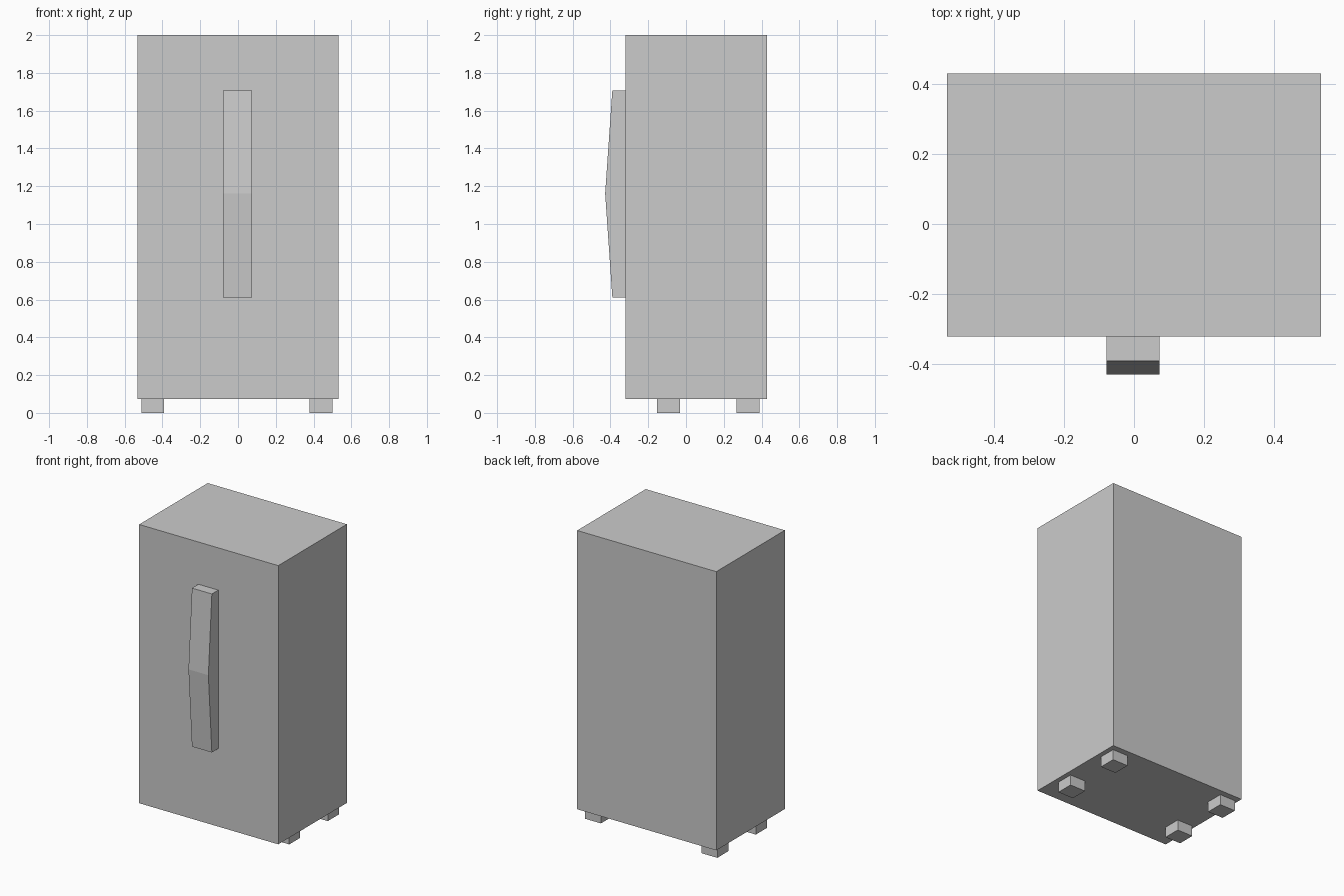
import bpy
import bmesh

if "Cube" in bpy.data.objects:
    bpy.data.objects.remove(bpy.data.objects["Cube"])


def make_object(name, bm):
    bmesh.ops.recalc_face_normals(bm, faces=bm.faces)
    mesh = bpy.data.meshes.new(name)
    bm.to_mesh(mesh)
    bm.free()
    obj = bpy.data.objects.new(name, mesh)
    bpy.context.collection.objects.link(obj)
    return obj


def prism(name, profile, x0, x1):
    """Extrude a (y, z) side profile from x0 to x1."""
    bm = bmesh.new()
    face = bm.faces.new([bm.verts.new((x0, y, z)) for y, z in profile])
    ext = bmesh.ops.extrude_face_region(bm, geom=[face])
    verts = [v for v in ext["geom"] if isinstance(v, bmesh.types.BMVert)]
    bmesh.ops.translate(bm, verts=verts, vec=(x1 - x0, 0, 0))
    return make_object(name, bm)


def box(name, x, y, z):
    return prism(name, [(y[0], z[0]), (y[1], z[0]), (y[1], z[1]), (y[0], z[1])], *x)


FRONT, BACK, BASE = -0.32, 0.429, 0.073

# Cabinet body
box("cabinet_body", (-0.532, 0.532), (FRONT, BACK), (BASE, 2.0))

# Bowed door handle, deepest at mid height
prism("door_handle",
      [(FRONT, 0.612), (-0.39, 0.612), (-0.428, 1.161), (-0.39, 1.708), (FRONT, 1.708)],
      -0.079, 0.073)

# Four block feet
FOOT = 0.12
for side, x in (("left", -0.511), ("right", 0.379)):
    for end, y in (("front", -0.153), ("back", 0.268)):
        box(f"{end}_{side}_foot", (x, x + FOOT), (y, y + FOOT), (0, BASE))
